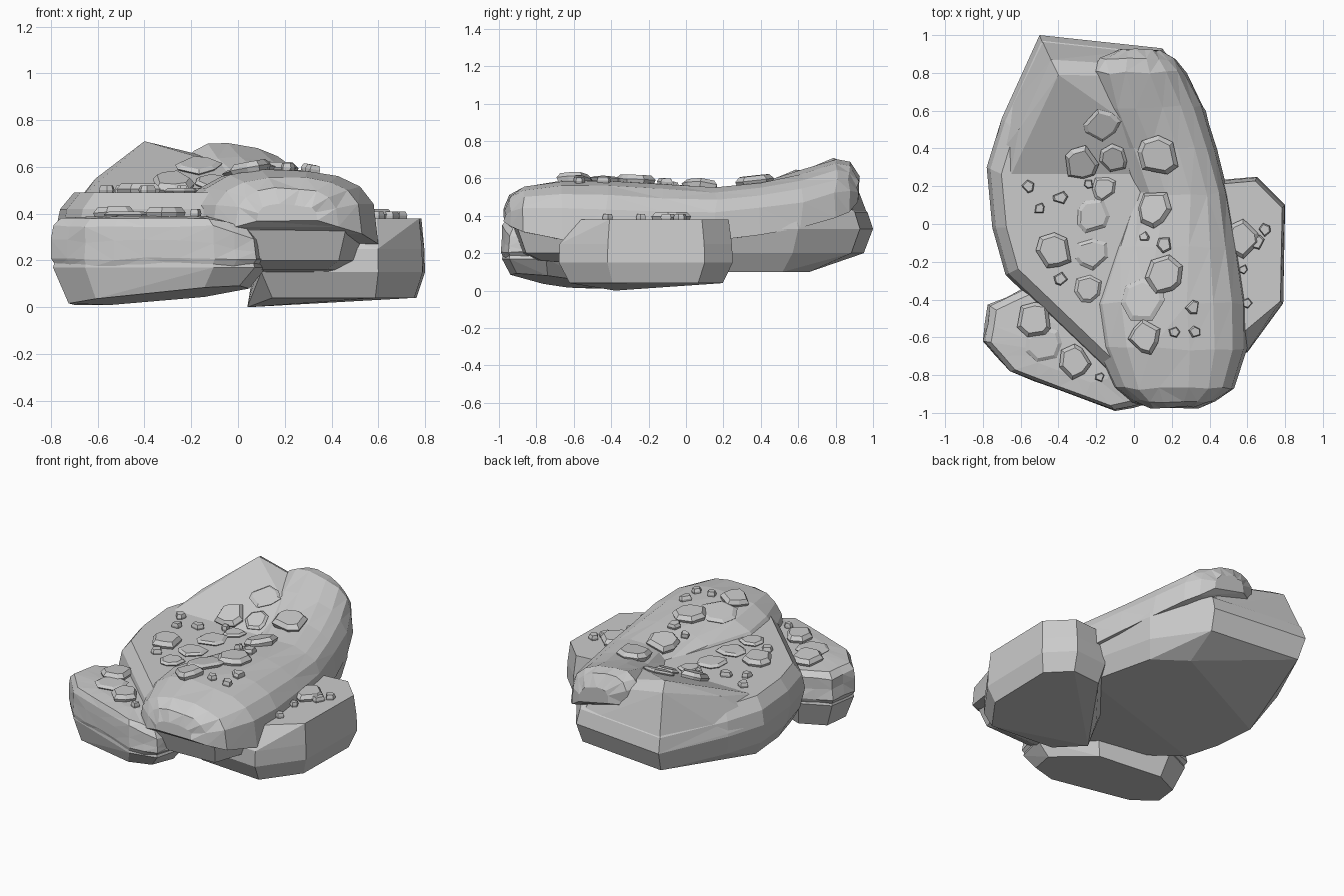
import bpy, bmesh, math, random
from mathutils import Vector
from mathutils.bvhtree import BVHTree

random.seed(4)
cube = bpy.data.objects.get("Cube")
if cube:
    bpy.data.objects.remove(cube, do_unlink=True)

stone = bpy.data.materials.new("stone_grey")
stone.use_nodes = True
colour = (0.6, 0.6, 0.6, 1)
stone.diffuse_color = colour
stone.node_tree.nodes["Principled BSDF"].inputs["Base Color"].default_value = colour


def finish(name, bm):
    bmesh.ops.recalc_face_normals(bm, faces=bm.faces)
    mesh = bpy.data.meshes.new(name)
    bm.to_mesh(mesh)
    bm.free()
    mesh.materials.append(stone)
    ob = bpy.data.objects.new(name, mesh)
    bpy.context.collection.objects.link(ob)
    return ob


def hull(name, points):
    """Faceted rock wrapped around a set of points."""
    bm = bmesh.new()
    for p in points:
        bm.verts.new(p)
    res = bmesh.ops.convex_hull(bm, input=bm.verts)
    loose = {g for g in res["geom_interior"] + res["geom_unused"] if isinstance(g, bmesh.types.BMVert)}
    bmesh.ops.delete(bm, geom=list(loose), context='VERTS')
    bmesh.ops.dissolve_limit(bm, angle_limit=math.radians(4), verts=bm.verts, edges=bm.edges)
    return finish(name, bm)


def layers(outline, levels):
    """Repeat an outline at (height, scale) levels around its centre."""
    c = sum((Vector(p) for p in outline), Vector((0, 0))) / len(outline)
    return [(*(c + (Vector(p) - c) * s), z) for z, s in levels for p in outline]


def loft(name, rings):
    """Skin a row of equal rings and cap both ends."""
    bm = bmesh.new()
    rows = [[bm.verts.new(p) for p in ring] for ring in rings]
    for a, b in zip(rows, rows[1:]):
        for i in range(len(a)):
            j = (i + 1) % len(a)
            bm.faces.new((a[i], a[j], b[j], b[i]))
    bm.faces.new(rows[0])
    bm.faces.new(rows[-1])
    bmesh.ops.triangulate(bm, faces=[f for f in bm.faces if len(f.verts) == 4])
    return finish(name, bm)


def wobble(amount):
    return random.uniform(-amount, amount)


# Main slab, its underside rising to the back left corner
slab_outline = [(-.5, 1), (.15, .93), (.38, .6), (.5, .1), (.56, -.6), (.46, -.9),
                (0, -.92), (-.2, -.74), (-.68, -.27), (-.75, -.02), (-.78, .3), (-.7, .56)]
underside = [(x, min(y, .66), z if y > -.3 else .16)
             for x, y, z in layers(slab_outline, [(.1, .86)]) if x > -.1 or y < .4]
slab = hull("main_slab", underside + layers(slab_outline, [(.2, .95), (.33, 1), (.42, .97), (.49, .88)]))

# Raised back with a bevelled corner
back = hull("raised_back", [
    (-.4, .79, .71), (-.44, .87, .67), (.05, .84, .57), (.05, .78, .6), (-.61, .5, .55), (-.54, .5, .58),
    (-.66, .24, .48), (.25, .5, .52), (.38, .24, .48),
    (-.5, 1, .33), (.15, .93, .33), (-.77, .3, .35), (-.7, .56, .35), (.45, .3, .3)])

# Right-hand side rock, its belly lowest near the middle
side_outline = [(.08, -.2), (.42, .23), (.65, .25), (.8, .1), (.79, -.42), (.6, -.68), (.1, -.64)]
side_points = layers(side_outline, [(.04, .88), (.15, 1), (.25, .99), (.38, .95)])
side = hull("side_rock", [(x, max(y, -.56) if z > .3 else y, z) for x, y, z in side_points]
            + [(.04, -.38, 0), (.3, -.36, .015)])

# Front rock, its underside rising towards the front right
front_outline = [(-.77, -.43), (-.8, -.62), (-.66, -.78), (-.4, -.88), (-.1, -.99),
                 (.08, -.95), (.13, -.75), (-.1, -.45), (-.58, -.34)]
front_points = [(x, y, z + max(x * .07 - y * .09, 0) if z < .1 else z)
                for x, y, z in layers(front_outline, [(.01, .83), (.17, .98), (.3, .9)])]
front = hull("front_rock_base", front_points)

# Wavy upper layer of the front rock, drooping at its right end
fine = []
for p, q in zip(front_outline, front_outline[1:] + front_outline[:1]):
    fine += [Vector(p).lerp(Vector(q), t) for t in (0, .5)]
centre = sum(fine, Vector((0, 0))) / len(fine)
rings = []
for z, s, rough in [(.17, .95, 1), (.21, 1, 1), (.28, .99, 1), (.345, .98, .6), (.38, .9, .2), (.39, .5, .2)]:
    ring = []
    for p in fine:
        x, y = centre + (p - centre) * (s + wobble(.015) * rough)
        droop = max(x + .1, 0) * .3 if z > .25 else 0
        ring.append((x, y, z + wobble(.01) * rough - droop))
    rings.append(ring)
layer = loft("front_rock_top", rings)

# Long rounded cap draped over the slab: y, left, right, bottom, top
stations = [(-.97, .08, .34, .37, .44), (-.94, -.01, .43, .34, .51), (-.87, -.11, .53, .31, .56),
            (-.66, -.21, .6, .275, .59), (-.42, -.25, .6, .27, .585), (-.12, -.14, .55, .27, .57),
            (.16, -.03, .5, .27, .55), (.4, -.12, .44, .32, .585), (.62, -.21, .37, .39, .65),
            (.8, -.24, .28, .45, .705), (.87, -.19, .22, .48, .69), (.92, -.08, .14, .52, .62)]
rings = []
for y, x0, x1, z0, z1 in stations:
    ring = []
    for i in range(10):
        a = math.pi * i / 9
        c, s = math.cos(a), max(math.sin(a), 0)
        x = (x0 + x1) / 2 + (x1 - x0) / 2 * math.copysign(abs(c) ** .8, c)
        lean = max(y - .3, 0) * .38 * (x + .05)
        ring.append((x, y + wobble(.01), z0 + (z1 - z0) * s ** .62 - lean + wobble(.005)))
    rings.append(ring)
cap = loft("rounded_cap", rings)

# Loose stones resting on whatever lies beneath them
ground = []
for ob in (slab, back, side, front, layer, cap):
    bm = bmesh.new()
    bm.from_mesh(ob.data)
    ground.append(BVHTree.FromBMesh(bm))
    bm.free()


def pebble(name, x, y, r, thick):
    hits = [t.ray_cast(Vector((x, y, 2)), Vector((0, 0, -1))) for t in ground]
    spot, normal = max((h for h in hits if h[0]), key=lambda h: h[0].z)[:2]
    turn = Vector((0, 0, 1)).rotation_difference(normal)
    sides, start = (7 if r > .05 else 5), random.random() * 6
    spread = [(start + 2 * math.pi * (i + wobble(.3)) / sides, r * random.uniform(.85, 1.1)) for i in range(sides)]
    points = [spot + turn @ Vector((d * s * math.cos(a), d * s * math.sin(a), thick * h))
              for h, s in [(-.5, .85), (.4, 1), (1, .78)] for a, d in spread]
    hull(name, points)


big = [(-.28, .33, .1), (-.42, -.14, .1), (-.53, -.51, .11), (-.31, -.73, .09), (.12, .37, .12),
       (.11, .08, .1), (.16, -.27, .11), (.06, -.6, .09), (.57, -.08, .1)]
lumps = [(-.17, .53, .1), (-.11, .35, .08), (-.16, .19, .07), (-.22, .04, .1), (-.22, -.16, .09), (-.24, -.34, .08),
         (.05, -.4, .12), (-.48, -.64, .1)]
small = [(-.56, .2), (-.5, .08), (-.39, .14), (-.24, .21), (-.39, -.29), (.06, -.07), (.16, -.11), (.31, -.44),
         (.21, -.57), (.32, -.57), (.69, -.03), (.65, -.1), (.58, -.24), (.6, -.42), (-.18, -.81)]
for x, y, r in big:
    pebble("flat_stone", x, y, r, .04)
for x, y, r in lumps:
    pebble("half_buried_stone", x, y, r, .02)
for x, y in small:
    pebble("small_pebble", x, y, random.uniform(.025, .045), .03)
